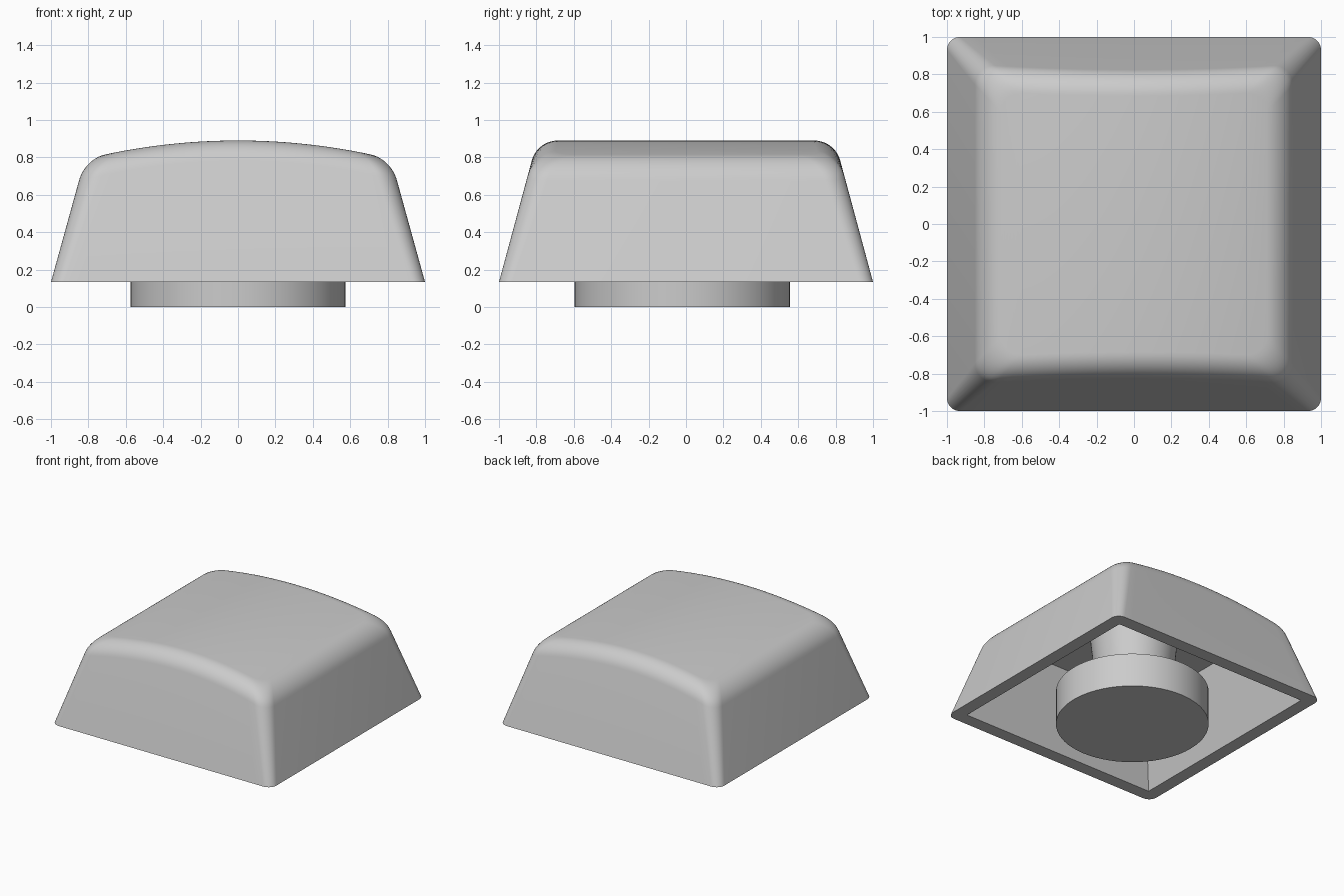
import bpy, bmesh, math

if "Cube" in bpy.data.objects:
    bpy.data.objects.remove(bpy.data.objects["Cube"])

grey = bpy.data.materials.new("light grey")
grey.diffuse_color = (0.6, 0.6, 0.6, 1)
grey.use_nodes = True
grey.node_tree.nodes["Principled BSDF"].inputs["Base Color"].default_value = grey.diffuse_color

BASE, TOP, TAPER, ARC = 0.133, 0.89, 0.27, 3.4


def drop(x):
    """How far the barrel-shaped top falls away from its crown."""
    return ARC - math.sqrt(ARC * ARC - x * x)


def ring(bm, half, z, r, curve=0.0, n=8, m=24):
    """Rounded square; curve=1 makes it follow the barrel-shaped top."""
    hx = half + TAPER * drop(0.8) * curve
    front = []
    for i in range(n + 1):
        a = math.pi / 2 * i / n
        front.append((-hx + r - r * math.cos(a), -half + r - r * math.sin(a)))
    for i in range(1, m):
        front.append((-(hx - r) + 2 * (hx - r) * i / m, -half))
    front += [(-x, y) for x, y in reversed(front[:n + 1])]
    pts = []
    for x, y in front:
        d = drop(x) * curve
        pts.append((x, y - TAPER * d, z - d))
    pts += [(x, -y, h) for x, y, h in reversed(pts)]
    return [bm.verts.new(p) for p in pts]


def bridge(bm, a, b):
    for i in range(len(a)):
        j = (i + 1) % len(a)
        bm.faces.new((a[i], a[j], b[j], b[i]))


def cap(bm, a):
    k = len(a)
    for i in range(k // 2 - 1):
        bm.faces.new((a[i], a[i + 1], a[k - 2 - i], a[k - 1 - i]))


def finish(obj, angle=35):
    obj.data.materials.append(grey)
    bpy.ops.object.select_all(action='DESELECT')
    obj.select_set(True)
    bpy.context.view_layer.objects.active = obj
    bpy.ops.object.shade_smooth_by_angle(angle=math.radians(angle))


# Hollow cap: underside ceiling, inner walls, rim, outer walls, rounded top edge
bm = bmesh.new()
rings = [ring(bm, 0.723, 0.757, 0), ring(bm, 0.893, BASE, 0), ring(bm, 1.0, BASE, 0.07)]
R = 0.145
lean = math.atan(TAPER)
cz = TOP - R
# centre of the edge rounding, tangent to both the wall and the top
cy = 1 - TAPER * (cz - BASE) - R / math.cos(lean)
STEPS = 10
for i in range(STEPS + 1):
    a = lean + (math.pi / 2 - lean) * i / STEPS
    rings.append(ring(bm, cy + R * math.cos(a), cz + R * math.sin(a), 0.11, 1.0))
for a, b in zip(rings, rings[1:]):
    bridge(bm, a, b)
cap(bm, rings[0])
cap(bm, rings[-1])
bmesh.ops.remove_doubles(bm, verts=bm.verts, dist=1e-5)
bmesh.ops.recalc_face_normals(bm, faces=bm.faces)
mesh = bpy.data.meshes.new("cap_shell")
bm.to_mesh(mesh)
bm.free()
shell = bpy.data.objects.new("cap_shell", mesh)
bpy.context.collection.objects.link(shell)
finish(shell)

# Flared stem joining the ceiling to the disc
bpy.ops.mesh.primitive_cone_add(vertices=64, radius1=0.28, radius2=0.335,
                                depth=0.5, location=(0, 0, 0.515))
bpy.context.object.name = "stem"
finish(bpy.context.object)

# Round disc under the stem
bpy.ops.mesh.primitive_cylinder_add(vertices=64, radius=0.575, depth=0.28,
                                    location=(0, -0.02, 0.14))
bpy.context.object.name = "disc"
finish(bpy.context.object)
